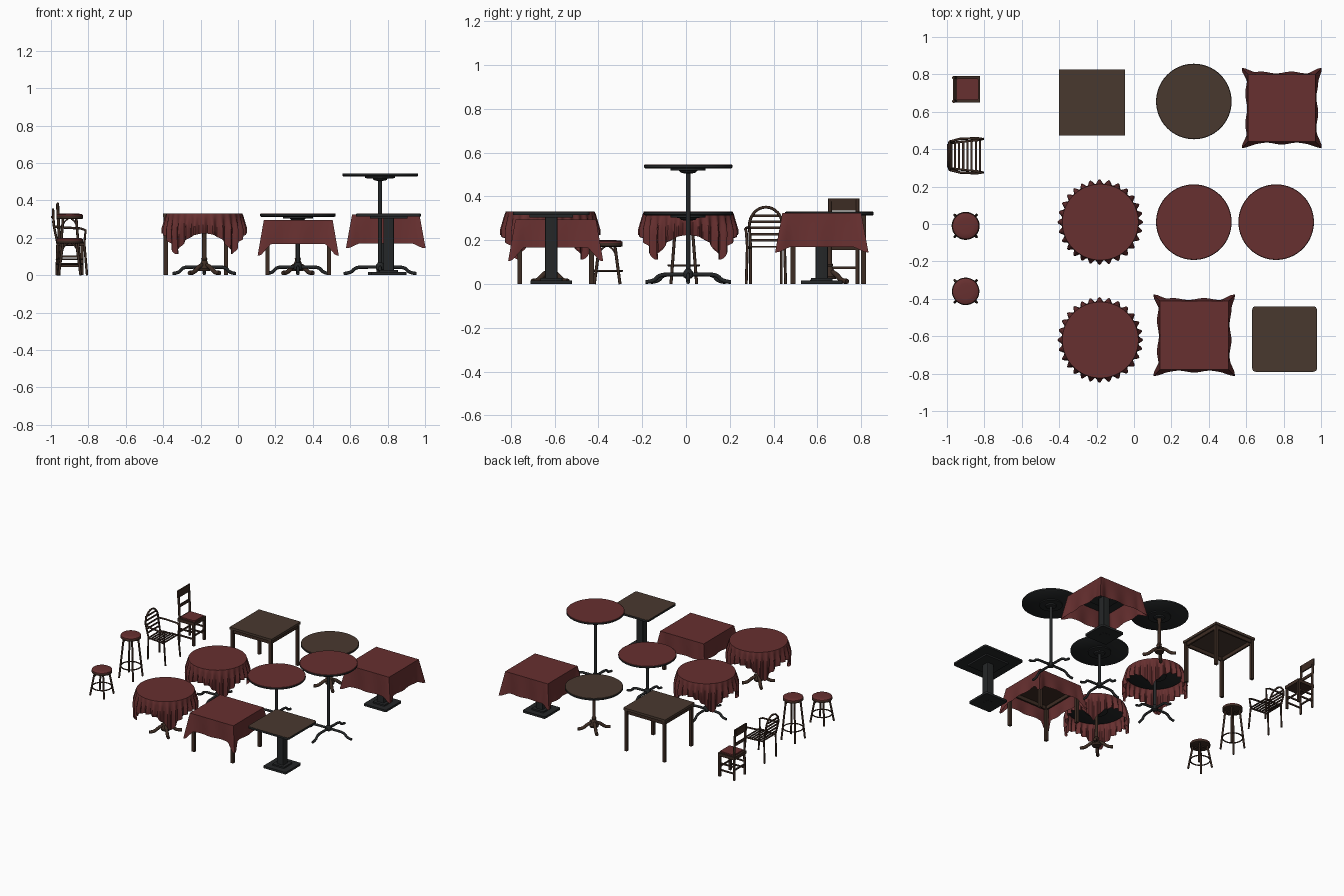
import bpy, bmesh, math
from math import sin, cos, pi, radians
from mathutils import Vector

if "Cube" in bpy.data.objects:
    bpy.data.objects.remove(bpy.data.objects["Cube"])


def mat(name, c):
    m = bpy.data.materials.new(name)
    m.diffuse_color = (*c, 1)
    m.use_nodes = True
    m.node_tree.nodes["Principled BSDF"].inputs["Base Color"].default_value = m.diffuse_color
    return m


RED = mat("dark red cloth", (0.135, 0.029, 0.029))
BROWN = mat("brown tabletop", (0.066, 0.040, 0.028))
WOOD = mat("dark wood", (0.046, 0.025, 0.017))
BLACK = mat("black metal", (0.018, 0.020, 0.021))


def finish(name, bm, m, smooth=True):
    bmesh.ops.recalc_face_normals(bm, faces=bm.faces)
    me = bpy.data.meshes.new(name)
    bm.to_mesh(me)
    bm.free()
    me.materials.append(m)
    ob = bpy.data.objects.new(name, me)
    bpy.context.collection.objects.link(ob)
    if smooth:
        bpy.ops.object.select_all(action='DESELECT')
        ob.select_set(True)
        bpy.context.view_layer.objects.active = ob
        bpy.ops.object.shade_smooth_by_angle(angle=radians(40))
    return ob


def box(name, c, size, m, corner=0.0):
    bm = bmesh.new()
    bmesh.ops.create_cube(bm, size=1)
    for v in bm.verts:
        v.co = Vector([v.co[i] * size[i] + c[i] for i in range(3)])
    if corner:
        up = [e for e in bm.edges if abs((e.verts[0].co - e.verts[1].co).z) > 1e-5]
        bmesh.ops.bevel(bm, geom=up, offset=corner, segments=4, profile=0.5, affect='EDGES')
    return finish(name, bm, m, bool(corner))


def lathe(name, x, y, prof, m, n=48):
    """Revolve (radius, z) points around a vertical axis; capped at both ends."""
    bm = bmesh.new()
    rings = [[bm.verts.new((x + r * cos(2 * pi * i / n), y + r * sin(2 * pi * i / n), z))
              for i in range(n)] for r, z in prof]
    for a, b in zip(rings, rings[1:]):
        for i in range(n):
            bm.faces.new((a[i], a[(i + 1) % n], b[(i + 1) % n], b[i]))
    bm.faces.new(rings[0])
    bm.faces.new(rings[-1])
    return finish(name, bm, m)


def tube(name, pts, r, m, closed=False, smooth_path=False):
    cu = bpy.data.curves.new(name, 'CURVE')
    cu.dimensions = '3D'
    cu.bevel_depth = r
    cu.bevel_resolution = 2
    cu.use_fill_caps = True
    sp = cu.splines.new('NURBS' if smooth_path else 'POLY')
    sp.points.add(len(pts) - 1)
    for p, q in zip(sp.points, pts):
        p.co = (*q, 1)
    sp.use_cyclic_u = closed
    if smooth_path:
        sp.order_u = 3
        sp.use_endpoint_u = True
        sp.resolution_u = 5
    cu.materials.append(m)
    ob = bpy.data.objects.new(name, cu)
    bpy.context.collection.objects.link(ob)
    bpy.ops.object.select_all(action='DESELECT')
    ob.select_set(True)
    bpy.context.view_layer.objects.active = ob
    bpy.ops.object.convert(target='MESH')


def drape(name, top_ring, skirt, rows):
    """Tablecloth: a flat top polygon plus a hanging skirt given by skirt(i, s)."""
    bm = bmesh.new()
    n = len(top_ring)
    prev = [bm.verts.new(p) for p in top_ring]
    bm.faces.new(prev)
    for k in range(1, rows + 1):
        row = [bm.verts.new(skirt(i, k / rows)) for i in range(n)]
        for i in range(n):
            j = (i + 1) % n
            bm.faces.new((prev[i], prev[j], row[j], row[i]))
        prev = row
    finish(name, bm, RED)


def round_cloth(x, y, z, R=0.203, half=0.312, n=224):
    ang = [2 * pi * i / n for i in range(n)]

    def skirt(i, s):
        a = ang[i]
        full = min(half / max(abs(cos(a)), abs(sin(a))), 0.425) - R
        d = s * full * 0.98
        fold = 0.5 + 0.5 * cos(28 * a + 0.6 * sin(3 * a))
        r = R + 0.002 + 0.024 * fold * min(1, d / 0.08) - 0.03 * max(0, d - 0.1)
        return (x + r * cos(a), y + r * sin(a), z - d)
    drape("round_tablecloth", [(x + R * cos(a), y + R * sin(a), z) for a in ang], skirt, 8)


def square_cloth(x, y, z, half, drop, extra, n=40):
    info = []
    for k in range(4):
        for i in range(n):
            u = -1 + 2 * i / n
            rot = lambda p, k=k: (p[0] * cos(k * pi / 2) - p[1] * sin(k * pi / 2),
                                  p[0] * sin(k * pi / 2) + p[1] * cos(k * pi / 2))
            t = min(1, max(0, (abs(u) - 0.78) / 0.15))
            w = t * t * (3 - 2 * t)
            sg = 1 if u > 0 else -1
            wave = 0.010 + 0.005 * cos(7 * u + k)
            px, py = rot((half * u, -half))
            ox, oy = rot((0.033 * w * sg, -wave * (1 - w) - 0.033 * w))
            info.append((px, py, ox, oy, w))

    def skirt(i, s):
        px, py, ox, oy, w = info[i]
        return (x + px + ox * s, y + py + oy * s, z - s * (drop + extra * w))
    drape("square_tablecloth", [(x + p[0], y + p[1], z) for p in info], skirt, 6)


def round_top(x, y, z, m, r=0.2):
    lathe("round_tabletop_rim", x, y, [(r - 0.004, z - 0.018), (r + 0.002, z - 0.013),
                                       (r + 0.002, z - 0.002)], BLACK, 64)
    lathe("round_tabletop_surface", x, y, [(r + 0.001, z - 0.002), (r - 0.001, z)], m, 64)
    lathe("top_mount", x, y, [(0.018, z - 0.04), (0.035, z - 0.036), (0.04, z - 0.028),
                              (0.08, z - 0.026), (0.08, z - 0.018)], BLACK)


def spider_base(x, y, top, R):
    lathe("pole", x, y, [(0.011, 0.03), (0.011, top - 0.03)], BLACK, 20)
    lathe("pole_hub", x, y, [(0.014, 0.026), (0.022, 0.032), (0.022, 0.055), (0.012, 0.068)], BLACK, 24)
    for k in range(4):
        c, s = cos(k * pi / 2), sin(k * pi / 2)
        tube("curved_foot", [(x + c * r, y + s * r, z) for r, z in
             ((0, .044), (R * .4, .044), (R * .68, .042), (R * .8, .012), (R, .009))],
             0.009, BLACK, smooth_path=True)


def ornate_base(x, y, top):
    lathe("turned_column", x, y, [(0.03, 0.022), (0.034, 0.035), (0.024, 0.055), (0.014, 0.08),
          (0.017, 0.088), (0.012, 0.096), (0.011, 0.25), (0.016, top - 0.04)], WOOD, 24)
    for k in range(4):
        c, s = cos(k * pi / 2 + pi / 4), sin(k * pi / 2 + pi / 4)
        tube("scroll_foot", [(x + c * r, y + s * r, z) for r, z in
             ((.01, .055), (.035, .05), (.06, .03), (.085, .012), (.115, .012))],
             0.012, WOOD, smooth_path=True)


def block_base(x, y, top):
    box("square_column", (x, y, top / 2), (0.056, 0.056, top), BLACK, 0.004)
    box("base_plate", (x, y, 0.009), (0.19, 0.19, 0.016), BLACK, 0.01)
    box("base_step", (x, y, 0.022), (0.10, 0.10, 0.012), BLACK, 0.006)
    box("under_plate", (x, y, top - 0.006), (0.2, 0.2, 0.012), BLACK)


def leg_table(x, y, z, half, topmat):
    box("square_tabletop", (x, y, z - 0.009), (2 * half, 2 * half, 0.018), topmat)
    for s in (-1, 1):
        q = s * (half - 0.016)
        box("apron", (x + q, y, z - 0.031), (0.012, 2 * half - 0.04, 0.028), WOOD)
        box("apron", (x, y + q, z - 0.031), (2 * half - 0.04, 0.012, 0.028), WOOD)
        for t in (-1, 1):
            box("table_leg", (x + q, y + t * (half - 0.016), (z - 0.018) / 2),
                (0.022, 0.022, z - 0.018), WOOD)


# Square tables
leg_table(-0.225, 0.65, 0.33, 0.177, BROWN)
leg_table(0.322, -0.595, 0.292, 0.18, WOOD)
square_cloth(0.322, -0.595, 0.295, 0.184, 0.128, 0.062)
block_base(0.79, 0.62, 0.306)
box("covered_tabletop", (0.79, 0.62, 0.314), (0.35, 0.35, 0.016), BLACK)
square_cloth(0.79, 0.62, 0.325, 0.18, 0.155, 0.025)
block_base(0.805, -0.615, 0.315)
box("rounded_tabletop_edge", (0.805, -0.615, 0.3215), (0.346, 0.35, 0.013), BLACK, 0.018)
box("rounded_tabletop_surface", (0.805, -0.615, 0.329), (0.344, 0.348, 0.002), BROWN, 0.018)

# Round tables
for x, y, z, m in ((0.32, 0.655, 0.33, BROWN), (0.32, 0.01, 0.33, RED), (0.76, 0.01, 0.545, RED),
                   (-0.18, 0.01, 0.327, BLACK), (-0.18, -0.62, 0.327, BLACK)):
    round_top(x, y, z, m)
for x, z, R in ((-0.18, 0.33, 0.17), (0.32, 0.33, 0.17), (0.76, 0.545, 0.195)):
    spider_base(x, 0.01, z, R)
for x, y in ((0.32, 0.655), (-0.18, -0.62)):
    ornate_base(x, y, 0.33)
for y in (0.01, -0.62):
    round_cloth(-0.18, y, 0.33)


def stool(x, y, h, ring_z):
    lathe("stool_seat_rim", x, y, [(0.064, h - 0.03), (0.071, h - 0.027), (0.071, h - 0.013)], WOOD)
    lathe("stool_cushion", x, y, [(0.071, h - 0.013), (0.07, h - 0.007), (0.062, h - 0.002),
                                  (0.04, h)], RED)
    leg_r = lambda z: 0.083 - 0.033 * z / h
    for k in range(4):
        a = pi / 4 + k * pi / 2
        at = lambda r, z, a=a: (x + r * cos(a), y + r * sin(a), z)
        tube("stool_leg", [at(leg_r(0), 0), at(leg_r(h), h - 0.025)], 0.007, WOOD)
        tube("stool_brace", [at(leg_r(h - .08), h - .08), at(.047, h - .04), at(.015, h - .03)],
             0.0045, WOOD, smooth_path=True)
    r = leg_r(ring_z) - 0.004
    tube("stool_ring", [(x + r * cos(i * pi / 16), y + r * sin(i * pi / 16), ring_z)
                        for i in range(32)], 0.0045, WOOD, closed=True)


stool(-0.9, -0.01, 0.33, 0.085)
stool(-0.9, -0.36, 0.2, 0.06)

# Wooden chair, back towards -x
CX, CY = -0.895, 0.72
box("chair_seat_frame", (CX, CY, 0.168), (0.142, 0.142, 0.024), WOOD)
box("chair_cushion", (CX + 0.004, CY, 0.184), (0.118, 0.116, 0.010), RED, 0.01)
for s in (-1, 1):
    yy = CY + s * 0.063
    box("chair_front_leg", (CX + 0.061, yy, 0.08), (0.016, 0.016, 0.16), WOOD)
    tube("chair_back_post", [(CX - 0.062, yy, 0), (CX - 0.06, yy, 0.19), (CX - 0.07, yy, 0.385)], 0.0085, WOOD)
    for z in (0.05, 0.10):
        box("chair_side_stretcher", (CX, yy, z), (0.12, 0.008, 0.011), WOOD)
    box("chair_cross_stretcher", (CX + s * 0.06, CY, 0.075), (0.008, 0.12, 0.011), WOOD)
box("chair_top_rail", (CX - 0.069, CY, 0.362), (0.01, 0.144, 0.055), WOOD)
box("chair_back_slat", (CX - 0.064, CY, 0.27), (0.008, 0.12, 0.022), WOOD)

# Slatted armchair, back towards -x
AX, AY = -0.9, 0.365
hoop = [(AX - 0.07, AY - 0.07, 0), (AX - 0.065, AY - 0.07, 0.17)]
hoop += [(AX - 0.085 - 0.004 * sin(a), AY - 0.076 * cos(a), 0.265 + 0.086 * sin(a))
         for a in [pi * i / 16 for i in range(17)]]
hoop += [(AX - 0.065, AY + 0.07, 0.17), (AX - 0.07, AY + 0.07, 0)]
tube("armchair_back_hoop", hoop, 0.0065, WOOD)
for z in (0.2, 0.228, 0.256, 0.284, 0.312):
    w = 0.074 if z < 0.265 else 0.076 * math.sqrt(1 - ((z - 0.265) / 0.086) ** 2)
    box("armchair_back_slat", (AX - 0.068 - 0.2 * (z - 0.17), AY, z), (0.006, 2 * w, 0.011), WOOD)
for s in (-1, 1):
    tube("armchair_arm_and_leg", [(AX - 0.085, AY + s * 0.076, 0.26), (AX - 0.03, AY + s * 0.09, 0.255),
         (AX + 0.06, AY + s * 0.094, 0.25), (AX + 0.085, AY + s * 0.09, 0.24),
         (AX + 0.078, AY + s * 0.085, 0.17), (AX + 0.093, AY + s * 0.09, 0)], 0.0065, WOOD)
    tube("armchair_seat_rail", [(AX - 0.066, AY + s * 0.07, 0.165), (AX + 0.08, AY + s * 0.085, 0.165)], 0.006, WOOD)
for i in range(7):
    box("armchair_seat_slat", (AX - 0.058 + 0.0225 * i, AY, 0.17), (0.011, 0.145 + 0.004 * i, 0.006), WOOD)
